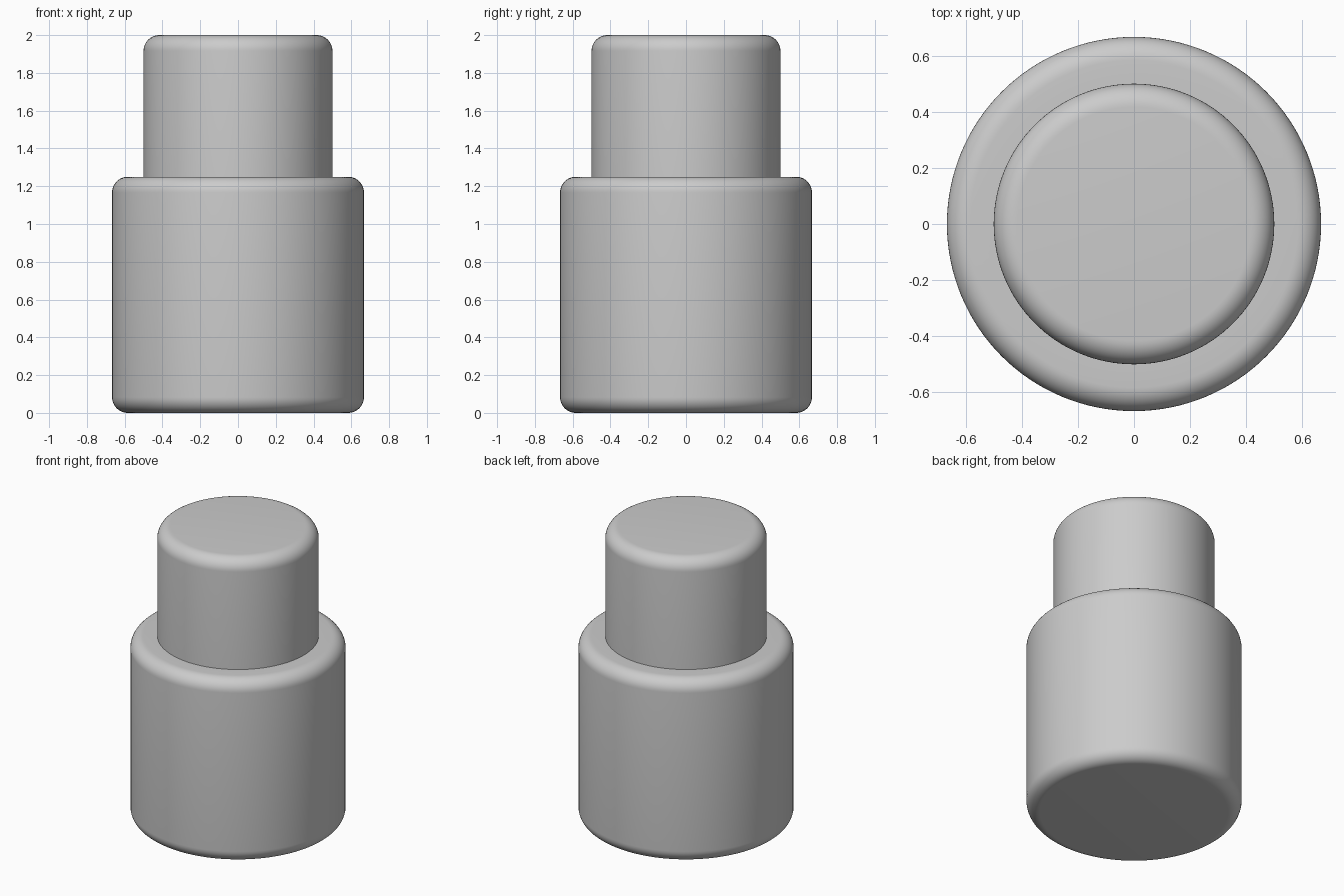
import bpy
import bmesh
from math import sin, cos, pi, radians

cube = bpy.data.objects.get("Cube")
if cube:
    bpy.data.objects.remove(cube, do_unlink=True)

BODY_RADIUS, NECK_RADIUS = 0.6667, 0.5
BODY_TOP, NECK_TOP = 1.25, 2.0
FILLET = 0.0833
SEGMENTS, FILLET_STEPS = 128, 10

# Plain grey material
grey = bpy.data.materials.new("plain grey")
grey.use_nodes = True
colour = (0.6, 0.6, 0.6, 1)
grey.diffuse_color = colour
grey.node_tree.nodes["Principled BSDF"].inputs["Base Color"].default_value = colour


def fillet(radius, z, start):
    """Quarter-circle rounding around centre (radius, z), from angle start."""
    angles = [start + pi / 2 * i / FILLET_STEPS for i in range(FILLET_STEPS + 1)]
    return [(radius + FILLET * cos(a), z + FILLET * sin(a)) for a in angles]


# Outline from the bottom centre to the top centre
profile = [(0, 0)]
profile += fillet(BODY_RADIUS - FILLET, FILLET, -pi / 2)
profile += fillet(BODY_RADIUS - FILLET, BODY_TOP - FILLET, 0)
profile += [(NECK_RADIUS, BODY_TOP)]
profile += fillet(NECK_RADIUS - FILLET, NECK_TOP - FILLET, 0)
profile += [(0, NECK_TOP)]

# Revolve the outline into one closed solid
bm = bmesh.new()
verts = [bm.verts.new((r, 0, z)) for r, z in profile]
edges = [bm.edges.new(pair) for pair in zip(verts, verts[1:])]
bmesh.ops.spin(bm, geom=verts + edges, cent=(0, 0, 0), axis=(0, 0, 1),
               angle=2 * pi, steps=SEGMENTS, use_merge=True)
bmesh.ops.remove_doubles(bm, verts=bm.verts, dist=0.0001)
bmesh.ops.recalc_face_normals(bm, faces=bm.faces)

mesh = bpy.data.meshes.new("stepped_cylinder")
bm.to_mesh(mesh)
bm.free()
mesh.materials.append(grey)
obj = bpy.data.objects.new("stepped_cylinder", mesh)
bpy.context.collection.objects.link(obj)

# Smooth sides and rounded rims, with a crisp step
bpy.ops.object.select_all(action="DESELECT")
obj.select_set(True)
bpy.context.view_layer.objects.active = obj
bpy.ops.object.shade_smooth_by_angle(angle=radians(30))
